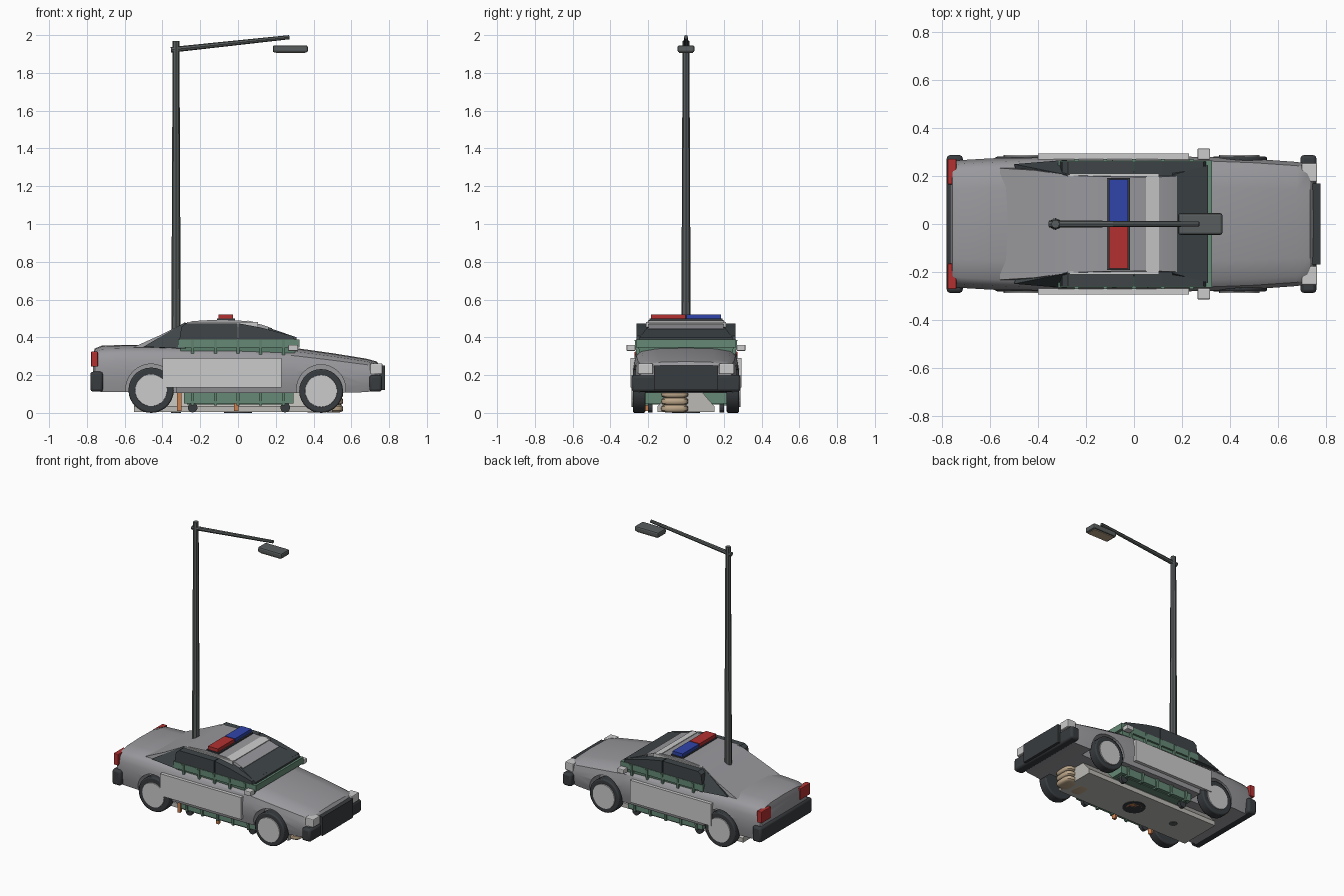
import bpy, bmesh, math
from mathutils import Vector

if "Cube" in bpy.data.objects:
    bpy.data.objects.remove(bpy.data.objects["Cube"])


def mat(name, r, g, b):
    m = bpy.data.materials.new(name)
    m.diffuse_color = (r, g, b, 1)
    m.use_nodes = True
    m.node_tree.nodes["Principled BSDF"].inputs["Base Color"].default_value = m.diffuse_color
    return m


PAINT = mat("body_grey", .32, .32, .34)
DARK = mat("dark_trim", .04, .045, .05)
GLASS = mat("dark_lid", .05, .06, .065)
LIGHT = mat("pale_grey", .62, .62, .62)
RED = mat("red", .45, .03, .03)
BLUE = mat("blue", .03, .06, .4)
GREEN = mat("green", .13, .25, .18)
TAN = mat("tan", .5, .38, .25)
ORANGE = mat("orange", .6, .22, .08)
STEEL = mat("steel", .1, .11, .11)
CONCRETE = mat("concrete", .5, .49, .46)


def finish(name, bm, material, bevel=0, smooth=False):
    bmesh.ops.recalc_face_normals(bm, faces=bm.faces)
    me = bpy.data.meshes.new(name)
    bm.to_mesh(me)
    bm.free()
    ob = bpy.data.objects.new(name, me)
    bpy.context.collection.objects.link(ob)
    if material:
        me.materials.append(material)
    if bevel:
        b = ob.modifiers.new("bevel", 'BEVEL')
        b.width, b.segments = bevel, 2
    if smooth:
        bpy.ops.object.select_all(action='DESELECT')
        bpy.context.view_layer.objects.active = ob
        ob.select_set(True)
        bpy.ops.object.shade_smooth_by_angle(angle=math.radians(35))
    return ob


def loft(name, rings, material, **kw):
    bm = bmesh.new()
    rows = [[bm.verts.new(p) for p in ring] for ring in rings]
    n = len(rows[0])
    for a, b in zip(rows, rows[1:]):
        for i in range(n):
            j = (i + 1) % n
            bm.faces.new((a[i], a[j], b[j], b[i]))
    bm.faces.new(rows[0])
    bm.faces.new(rows[-1])
    return finish(name, bm, material, **kw)


def box(name, x, y, z, material, **kw):
    return loft(name, [[(x[0], y[0], h), (x[1], y[0], h), (x[1], y[1], h), (x[0], y[1], h)] for h in z],
                material, **kw)


def prism(name, profile, wide, material, **kw):
    """Side profile of (x, z, half width) points, joined across y."""
    return loft(name, [[(x, s * w * wide, z) for x, z, w in profile] for s in (-1, 1)], material, **kw)


def tube(name, a, b, r1, r2, n, material, **kw):
    a, b = Vector(a), Vector(b)
    q = (b - a).to_track_quat('Z', 'Y')
    rings = []
    for c, r in ((a, r1), (b, r2)):
        rings.append([c + q @ Vector((r * math.cos(t), r * math.sin(t), 0))
                      for t in (2 * math.pi * i / n for i in range(n))])
    return loft(name, rings, material, **kw)


# car body shell, lofted along its length
stations = [(-.768, .25, .30, .16), (-.758, .262, .337, .12), (-.72, .267, .352, .11),
            (-.6, .274, .356, .11), (-.45, .28, .357, .105), (0, .284, .35, .105),
            (.3, .28, .34, .105), (.5, .272, .312, .105), (.68, .259, .283, .11),
            (.735, .25, .268, .12), (.752, .24, .245, .16)]
rings = []
for x, w, t, b in stations:
    h = t - b
    half = [(.0, t + .004), (.55, t), (.84, t - .06 * h), (.94, t - .16 * h), (.975, t - .32 * h),
            (1, t - .5 * h), (.98, t - .78 * h), (.94, b)]
    ring = [(x, w * k, z) for k, z in half]
    rings.append(ring + [(p[0], -p[1], p[2]) for p in reversed(ring[1:])])
body = loft("car_body", rings, PAINT, smooth=True)

# wheels and wheel arches
for wx, r in ((-.46, .12), (.44, .116)):
    for s in (-1, 1):
        cut = tube("arch_cutter", (wx, s * .16, .125), (wx, s * .35, .125), r + .014, r + .014, 32, None)
        cut.hide_render = True
        cut.hide_viewport = False
        cut.display_type = 'WIRE'
        m = body.modifiers.new("arch", 'BOOLEAN')
        m.operation, m.object = 'DIFFERENCE', cut
        tube("tyre", (wx, s * .215, r), (wx, s * .281, r), r, r, 28, DARK, bevel=.008, smooth=True)
        tube("hubcap", (wx, s * .27, r), (wx, s * .288, r), .086, .084, 28, LIGHT, smooth=True)

# cabin: sloping rear, roof and dark windows
prism("cabin_roof", [(-.56, .345, 1.12), (-.42, .408, 1.08), (-.3, .468, 1.0), (-.24, .486, .97),
                     (-.12, .493, .95), (.04, .487, .94), (.13, .466, .95), (.18, .448, .96),
                     (.18, .42, 1), (-.3, .345, 1.12)], .208, PAINT, smooth=True)
prism("roof_stripe", [(.05, .489, 1), (.105, .477, 1), (.105, .465, 1), (.05, .475, 1)], .2, LIGHT)
prism("windshield", [(.16, .452, 1), (.31, .40, 1.2), (.31, .385, 1.2), (.16, .42, 1.1)], .205, GLASS)
for s in (-1, 1):
    box("roof_rail", (-.27, .105), sorted((s * .199, s * .211)), (.455, .482), LIGHT)
    # rear quarter window
    loft("quarter_window", [[(-.5, s * .25, .35), (-.28, s * .268, .34), (-.28, s * .205, .48)],
                            [(-.49, s * .2, .345), (-.27, s * .2, .34), (-.27, s * .19, .47)]], GLASS)
    # door panel, mirror, lamps
    box("door_panel", (-.4, .23), sorted((s * .27, s * .294)), (.135, .29), LIGHT)
    box("mirror", (.265, .318), sorted((s * .268, s * .315)), (.328, .36), LIGHT, bevel=.005)
    box("tail_light", (-.778, -.742), sorted((s * .165, s * .272)), (.245, .325), RED, bevel=.004)
    box("headlight", (.70, .765), sorted((s * .175, s * .255)), (.205, .262), LIGHT, bevel=.006)

# bumpers and push bar
box("rear_bumper", (-.782, -.715), (-.288, .288), (.112, .218), DARK, bevel=.014, smooth=True)
box("front_bumper", (.695, .762), (-.288, .288), (.112, .2), DARK, bevel=.014, smooth=True)
loft("push_bar", [[(.73, -.17, z), (.778, -.17, z), (.778, .17, z), (.745, .17, z)] for z in (.12, .252)], DARK)

# roof light bar
box("light_bar_base", (-.112, -.016), (-.192, .192), (.48, .499), DARK)
box("red_beacon", (-.104, -.026), (-.186, -.003), (.497, .522), RED)
box("blue_beacon", (-.104, -.026), (.003, .186), (.497, .522), BLUE)

# waste container inside the car
loft("container", [[(-a, -b, z), (a, -b, z), (a, b, z), (-a, b, z)]
                   for a, b, z in ((.27, .2, .045), (.31, .258, .385))], GREEN)
box("container_rim", (-.318, .325), (-.265, .265), (.345, .388), GREEN)
box("container_base", (-.285, .295), (-.225, .225), (.05, .105), GREEN)
for s in (-1, 1):
    for i in range(5):
        x = -.24 + .12 * i
        loft("container_rib", [[(x - .008, s * (y - .03), z), (x + .008, s * (y - .03), z),
                                (x + .008, s * y, z), (x - .008, s * y, z)]
                               for y, z in ((.23, .04), (.272, .385))], GREEN)
    for x in (-.24, .25):
        tube("container_caster", (x, s * .19 - .012, .028), (x, s * .19 + .012, .028), .026, .026, 12, DARK)
# two lid halves with a gap between them
prism("rear_lid", [(-.31, .388, 1), (-.3, .455, 1), (-.275, .474, 1), (-.003, .474, 1), (-.003, .388, 1)],
      .262, GLASS)
prism("front_lid", [(.003, .388, 1), (.003, .474, 1), (.12, .452, 1), (.29, .407, 1), (.3, .388, 1)],
      .262, GLASS)

# concrete barrier underneath
loft("barrier", [[(x, y, z) for y, z in ((-.15, .004), (.15, .004), (.15, .035), (.085, .11),
                                         (.05, .3), (-.05, .3), (-.085, .11), (-.15, .035))]
                 for x in (-.55, .5)], CONCRETE)

# stacked sandbags
for row in range(3):
    for i in range(2):
        x0 = .36 + .1 * i
        z = .023 + .038 * row
        bm = bmesh.new()
        bmesh.ops.create_uvsphere(bm, u_segments=16, v_segments=10, radius=1)
        for v in bm.verts:
            c = [math.copysign(abs(k) ** .6, k) for k in v.co]
            v.co = (x0 + .045 + .052 * c[0], -.06 + .072 * c[1], z + .022 * c[2])
        finish("sandbag", bm, TAN, smooth=True)

# traffic cone, seen from below
tube("cone_base", (0, 0, .0), (0, 0, .02), .075, .07, 16, DARK)
tube("cone", (0, 0, -.0), (0, 0, .25), .05, .012, 16, ORANGE)
for x in (-.31, -.01):
    loft("orange_post", [[(x - .012, -.215, z), (x + .012, -.215, z), (x + .006, -.19, z), (x - .006, -.19, z)]
                         for z in (.01, .11)], ORANGE)

# street lamp
tube("lamp_pole", (-.328, 0, 0), (-.328, 0, 1.97), .027, .018, 8, STEEL, smooth=False)
tube("lamp_arm", (-.355, 0, 1.922), (.272, 0, 1.989), .015, .011, 8, STEEL)
box("lamp_head", (.184, .37), (-.045, .045), (1.908, 1.946), STEEL, bevel=.01)
box("lamp_lens", (.2, .355), (-.036, .036), (1.904, 1.912), TAN)
